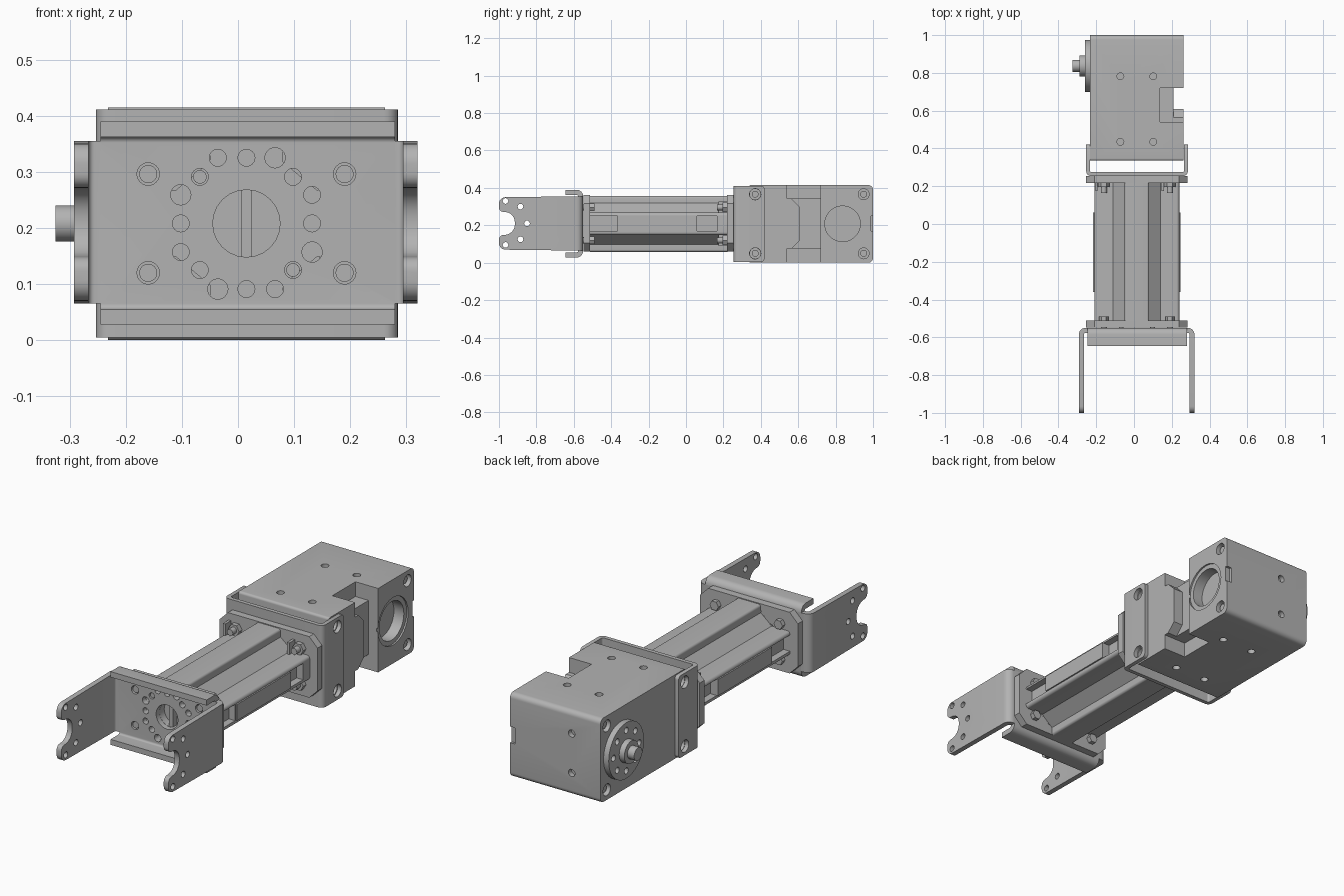
import bpy, bmesh, math
from mathutils import Vector

if "Cube" in bpy.data.objects:
    bpy.data.objects.remove(bpy.data.objects["Cube"])

grey = bpy.data.materials.new("plain_grey")
grey.use_nodes = True
grey.diffuse_color = (0.45, 0.45, 0.45, 1)
grey.node_tree.nodes["Principled BSDF"].inputs["Base Color"].default_value = grey.diffuse_color

CX, CZ = 0.015, 0.208          # centre line of the whole assembly
SIDES = (-1, 1)


def fillet(points):
    """Round every corner that carries a third value, its radius."""
    out = []
    for i, p in enumerate(points):
        c = Vector(p[:2])
        if len(p) < 3:
            out.append(c)
            continue
        a = (Vector(points[i - 1][:2]) - c).normalized()
        b = (Vector(points[(i + 1) % len(points)][:2]) - c).normalized()
        half = a.angle(b) / 2
        mid = c + (a + b).normalized() * p[2] / math.sin(half)
        start = c + a * p[2] / math.tan(half) - mid
        sweep = start.angle_signed(c + b * p[2] / math.tan(half) - mid)
        for k in range(7):
            t = -sweep * k / 6
            out.append(mid + Vector((start.x * math.cos(t) - start.y * math.sin(t),
                                     start.x * math.sin(t) + start.y * math.cos(t))))
    return out


def prism(name, axis, points, lo, hi):
    """Extrude an outline along an axis; the outline uses the other two axes."""
    place = {"x": lambda u, v, w: (w, u, v),
             "y": lambda u, v, w: (u, w, v),
             "z": lambda u, v, w: (u, v, w)}[axis]
    bm = bmesh.new()
    face = bm.faces.new([bm.verts.new(place(p[0], p[1], lo)) for p in fillet(points)])
    ext = bmesh.ops.extrude_face_region(bm, geom=[face])
    moved = [g for g in ext["geom"] if isinstance(g, bmesh.types.BMVert)]
    bmesh.ops.translate(bm, verts=moved, vec=place(0, 0, hi - lo))
    bmesh.ops.recalc_face_normals(bm, faces=bm.faces)
    mesh = bpy.data.meshes.new(name)
    bm.to_mesh(mesh)
    bm.free()
    mesh.materials.append(grey)
    ob = bpy.data.objects.new(name, mesh)
    bpy.context.scene.collection.objects.link(ob)
    return ob


def rect(u0, v0, u1, v1, *r):
    return [(u0, v0, *r), (u1, v0, *r), (u1, v1, *r), (u0, v1, *r)]


def octagon(u0, v0, u1, v1, c):
    return [(u0 + c, v0), (u1 - c, v0), (u1, v0 + c), (u1, v1 - c),
            (u1 - c, v1), (u0 + c, v1), (u0, v1 - c), (u0, v0 + c)]


def box(name, x, y, z):
    return prism(name, "z", rect(x[0], y[0], x[1], y[1]), *z)


def rod(name, axis, u, v, r, lo, hi, n=32):
    ring = [(u + r * math.cos(math.tau * k / n), v + r * math.sin(math.tau * k / n)) for k in range(n)]
    return prism(name, axis, ring, lo, hi)


def combine(target, tool, operation="DIFFERENCE"):
    mod = target.modifiers.new("combine", "BOOLEAN")
    mod.operation, mod.object, mod.solver = operation, tool, "EXACT"
    bpy.context.view_layer.objects.active = target
    bpy.ops.object.modifier_apply(modifier=mod.name)
    bpy.data.objects.remove(tool)


def drill(target, axis, centres, r, lo, hi):
    for u, v in centres:
        combine(target, rod("cutter", axis, u, v, r, lo, hi, 24))


def mirrored(u, v):
    return [(CX + a * u, CZ + b * v) for a in SIDES for b in SIDES]


# Front bracket: bent U sheet with forked arms
front_bracket = prism("front_bracket", "z", [
    (-0.292, -1), (-0.292, -0.55, 0.035), (0.32, -0.55, 0.035), (0.32, -1),
    (0.294, -1), (0.294, -0.576, 0.01), (-0.266, -0.576, 0.01), (-0.266, -1)], 0.065, 0.355)
fork = prism("fork_outline", "x", [
    (-0.5, 0.064), (-1, 0.07, 0.035), (-1, 0.148, 0.025), (-0.915, 0.15, 0.055),
    (-0.915, 0.27, 0.055), (-1, 0.272, 0.025), (-1, 0.35, 0.035), (-0.5, 0.356)], -0.5, 0.5)
combine(front_bracket, fork, "INTERSECT")
drill(front_bracket, "x", [(-0.965, 0.33), (-0.885, 0.3), (-0.85, 0.21),
                           (-0.885, 0.125), (-0.965, 0.095)], 0.015, -0.5, 0.5)
# Top and bottom lips of the front bracket
lips = prism("lips", "x", [
    (-0.645, 0.39), (-0.55, 0.39, 0.035), (-0.55, 0.028, 0.035), (-0.645, 0.028),
    (-0.645, 0.055), (-0.576, 0.055, 0.01), (-0.576, 0.362, 0.01), (-0.645, 0.362)], -0.245, 0.28)
combine(front_bracket, lips, "UNION")

# Spine: cross-shaped extrusion with four lobes
quarter = [(0.065, 0.15, 0.012), (0.065, 0.11), (0.125, 0.06), (0.225, 0.06, 0.015)]
outline = []
for a, b in ((1, 1), (1, -1), (-1, -1), (-1, 1)):
    part = quarter if a == b else quarter[::-1]
    outline += [(CX + a * p[0], CZ + b * p[1], *p[2:]) for p in part]
spine = prism("spine", "y", outline, -0.512, 0.222)
for s in SIDES:
    for y in ((-0.55, -0.365), (0.06, 0.165)):
        xs = sorted((CX + s * 0.19, CX + s * 0.25))
        combine(spine, box("cutter", xs, y, (0.17, 0.25)))
    box("side_cover", sorted((CX + s * 0.224, CX + s * 0.232)), (-0.36, 0.06), (0.17, 0.25))

# End plates of the spine
front_plate = prism("front_end_plate", "y", octagon(-0.253, 0.06, 0.282, 0.362, 0.045), -0.549, -0.512)
rear_plate = prism("rear_end_plate", "y", octagon(-0.253, 0.06, 0.282, 0.362, 0.045), 0.218, 0.254)

# Ring of holes around the large centre hole
ring = [(a * 0.117, b * 0.117) for a in SIDES for b in SIDES]
small = [(0, 0.117), (0, -0.117), (0.117, 0), (-0.117, 0), (-0.051, 0.117), (0.051, -0.117),
         (0.117, 0.051), (-0.117, -0.051), (0.083, 0.083), (-0.083, -0.083),
         (-0.083, 0.083), (0.083, -0.083)]
large = [(0.051, 0.117), (-0.051, -0.117), (0.117, -0.051), (-0.117, 0.051)]
for group, r in ((small, 0.015), (large, 0.018), ([(0, 0)], 0.06)):
    spots = [(CX + u, CZ + v) for u, v in group]
    drill(front_bracket, "y", spots, r, -0.6, -0.5)
    drill(front_plate, "y", spots, r, -0.6, -0.5)
box("centre_rib", (0.005, 0.025), (-0.545, -0.51), (CZ - 0.062, CZ + 0.062))
for u, v in ((-0.083, 0.083), (0.083, -0.083)):
    rod("ring_screw", "y", CX + u, CZ + v, 0.012, -0.57, -0.515)
drill(front_bracket, "y", mirrored(0.175, 0.088), 0.02, -0.6, -0.5)
for u, v in mirrored(0.175, 0.088):
    rod("plate_screw", "y", u, v, 0.016, -0.57, -0.54)
    rod("front_nut", "y", u, v, 0.024, -0.514, -0.49, 6)
    rod("rear_nut", "y", u, v, 0.03, 0.195, 0.22, 6)
    rod("rear_bolt", "y", u, v, 0.016, 0.165, 0.2)
    box("nut_clip", (u - 0.045, u - 0.032), (0.175, 0.22), (v - 0.03, v + 0.03))

# Rear bracket: U sheet holding the motor body
rear_bracket = prism("rear_bracket", "z", [
    (-0.253, 0.42), (-0.253, 0.254, 0.025), (0.285, 0.254, 0.025), (0.285, 0.42),
    (0.265, 0.42), (0.265, 0.274, 0.01), (-0.233, 0.274, 0.01), (-0.233, 0.42)], 0.005, 0.411)
combine(rear_bracket, prism("arm_outline", "x", rect(0.2, 0.004, 0.42, 0.412, 0.02), -0.5, 0.5), "INTERSECT")
drill(rear_bracket, "x", [(0.37, 0.05), (0.37, 0.366)], 0.03, -0.5, 0.5)

# Motor body with its cable notch
body = prism("motor_body", "x", [
    (0.335, 0.0, 0.012), (1, 0.0, 0.025), (1, 0.415, 0.025), (0.335, 0.415, 0.012)], -0.232, 0.262)
combine(body, box("cutter", (0.21, 0.4), (0.54, 0.72), (-0.1, 0.6)))
for z in ((-0.1, 0.075), (0.342, 0.6)):
    combine(body, box("cutter", (0.138, 0.4), (0.54, 0.72), z))
prism("cable_guard", "x", [(0.535, 0.075), (0.565, 0.075), (0.608, 0.118), (0.608, 0.299),
                           (0.565, 0.342), (0.535, 0.342)], 0.205, 0.262)
combine(body, box("cutter", (0.235, 0.3), (0.988, 1.1), (0.17, 0.25)))

# Corner screws on both sides of the body
corners = [(y, z) for y in (0.37, 0.95) for z in (0.05, 0.366)]
for lo, hi in ((-0.3, -0.2), (0.23, 0.3)):
    drill(body, "x", corners, 0.029, lo, hi)
for y, z in corners:
    rod("corner_screw", "x", y, z, 0.018, -0.218, 0.248)

# Mounting holes on top, bottom and back
top_spots = [(x, y) for x in (-0.072, 0.102) for y in (0.435, 0.782)]
drill(body, "z", top_spots, 0.018, 0.39, 0.5)
drill(body, "z", top_spots, 0.018, -0.1, 0.025)
drill(body, "y", [(-0.075, 0.11), (-0.075, 0.305)], 0.018, 0.975, 1.1)

# Bearing socket on the left side
AXLE = (0.837, 0.208)
drill(body, "x", [AXLE], 0.118, 0.254, 0.4)
combine(body, rod("cutter", "x", *AXLE, 0.095, 0.2, 0.4, 48))

# Output horn and shaft on the right side
horn = rod("output_horn", "x", *AXLE, 0.138, -0.26, -0.228, 48)
drill(horn, "x", [(AXLE[0] + 0.1 * math.cos(k * math.tau / 8), AXLE[1] + 0.1 * math.sin(k * math.tau / 8))
                  for k in range(8)], 0.015, -0.3, -0.24)
rod("horn_hub", "x", *AXLE, 0.056, -0.288, -0.255)
rod("shaft_tip", "x", *AXLE, 0.032, -0.325, -0.28)

# Smooth round walls, keep sheet edges crisp
for ob in bpy.context.scene.objects:
    ob.select_set(ob.type == "MESH")
bpy.context.view_layer.objects.active = body
bpy.ops.object.shade_smooth_by_angle(angle=math.radians(30))
